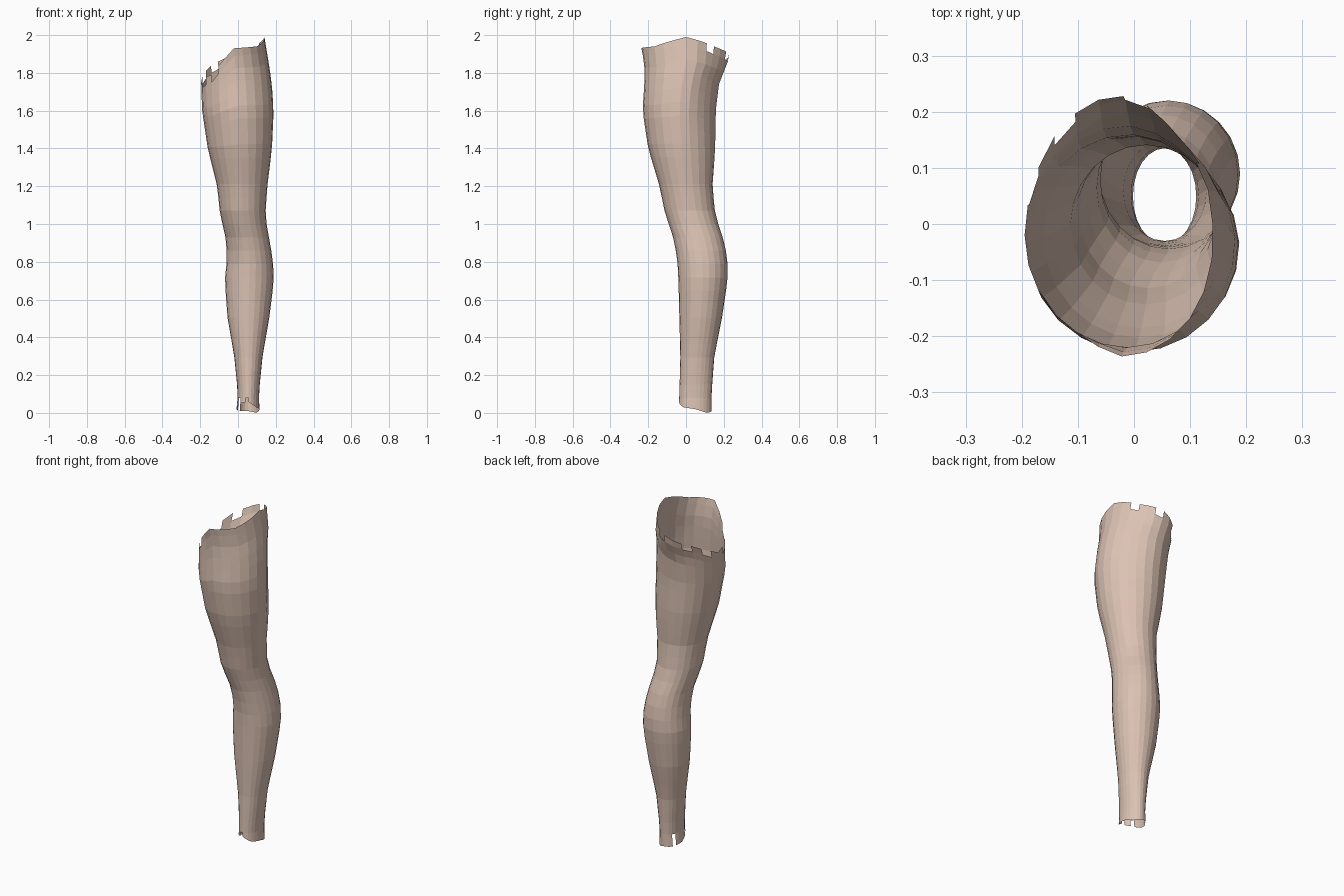
import bpy, bmesh, math

cube = bpy.data.objects.get("Cube")
if cube:
    bpy.data.objects.remove(cube, do_unlink=True)

skin = bpy.data.materials.new("pale skin")
skin.use_nodes = True
tone = (0.71, 0.54, 0.45, 1)
skin.diffuse_color = tone
skin.node_tree.nodes["Principled BSDF"].inputs["Base Color"].default_value = tone

# Leg outline: height, x min, x max, y min, y max
PROFILE = [
    (0.0, -0.01, 0.115, -0.04, 0.135), (0.1, 0.0, 0.11, -0.035, 0.135),
    (0.3, -0.02, 0.13, -0.03, 0.15), (0.5, -0.055, 0.165, -0.035, 0.19),
    (0.7, -0.07, 0.19, -0.04, 0.22), (0.8, -0.06, 0.185, -0.045, 0.22),
    (0.9, -0.06, 0.17, -0.06, 0.205), (0.97, -0.075, 0.155, -0.08, 0.18),
    (1.05, -0.095, 0.145, -0.11, 0.155), (1.2, -0.11, 0.155, -0.14, 0.14),
    (1.4, -0.16, 0.18, -0.20, 0.155), (1.6, -0.19, 0.19, -0.23, 0.16),
    (1.75, -0.195, 0.18, -0.22, 0.18), (1.85, -0.195, 0.165, -0.22, 0.225),
    (2.0, -0.195, 0.14, -0.25, 0.25),
]
# Rim heights at eight even directions, counterclockwise from +x
TOP_RIM = [1.99, 1.94, 1.90, 1.84, 1.75, 1.79, 1.93, 1.94]
BOTTOM_RIM = [0.02, 0.0, 0.01, 0.01, 0.02, 0.05, 0.06, 0.03]
SIDES, ROWS = 24, 28


def extents(z):
    for a, b in zip(PROFILE, PROFILE[1:]):
        if z <= b[0]:
            t = (z - a[0]) / (b[0] - a[0])
            return [p + (q - p) * t for p, q in zip(a[1:], b[1:])]
    return PROFILE[-1][1:]


def rim(heights, i):
    k, t = divmod(i * 8 / SIDES, 1)
    return heights[int(k) % 8] * (1 - t) + heights[(int(k) + 1) % 8] * t


def skin_point(i, z):
    x0, x1, y0, y1 = extents(z)
    a = math.tau * i / SIDES
    # The inner back of the thigh is flattened
    flat = max(0, min(1, (z - 1.3) / 0.5))
    r = 1 - 0.13 * flat * max(0, math.cos(a - 0.85)) ** 6
    return ((x0 + x1) / 2 + (x1 - x0) / 2 * r * math.cos(a),
            (y0 + y1) / 2 + (y1 - y0) / 2 * r * math.sin(a), z)


def row_height(i, j):
    low, high = rim(BOTTOM_RIM, i), rim(TOP_RIM, i)
    if j == 0:
        return low
    if j == ROWS:
        return high
    z = 0.08 + (1.92 - 0.08) * (j - 1) / (ROWS - 2)
    # Rows near the top bend to follow the slanted rim
    blend = max(0, (z - 1.2) / 0.72)
    return z + (high - 0.04 - 1.92) * blend ** 2


bm = bmesh.new()
grid = [[bm.verts.new(skin_point(i, row_height(i, j))) for i in range(SIDES)]
        for j in range(ROWS + 1)]
for j in range(ROWS):
    for i in range(SIDES):
        n = (i + 1) % SIDES
        # Torn edges: some tiles are missing at the rims
        torn_top = j == ROWS - 1 and i in (2, 5, 8, 10, 13, 15)
        torn_ankle = j == 0 and i in (9, 14, 17)
        if not (torn_top or torn_ankle):
            bm.faces.new((grid[j][i], grid[j][n], grid[j + 1][n], grid[j + 1][i]))
bmesh.ops.delete(bm, geom=[v for v in bm.verts if not v.link_faces], context="VERTS")

mesh = bpy.data.meshes.new("leg")
bm.to_mesh(mesh)
bm.free()
mesh.materials.append(skin)
leg = bpy.data.objects.new("leg", mesh)
bpy.context.scene.collection.objects.link(leg)
